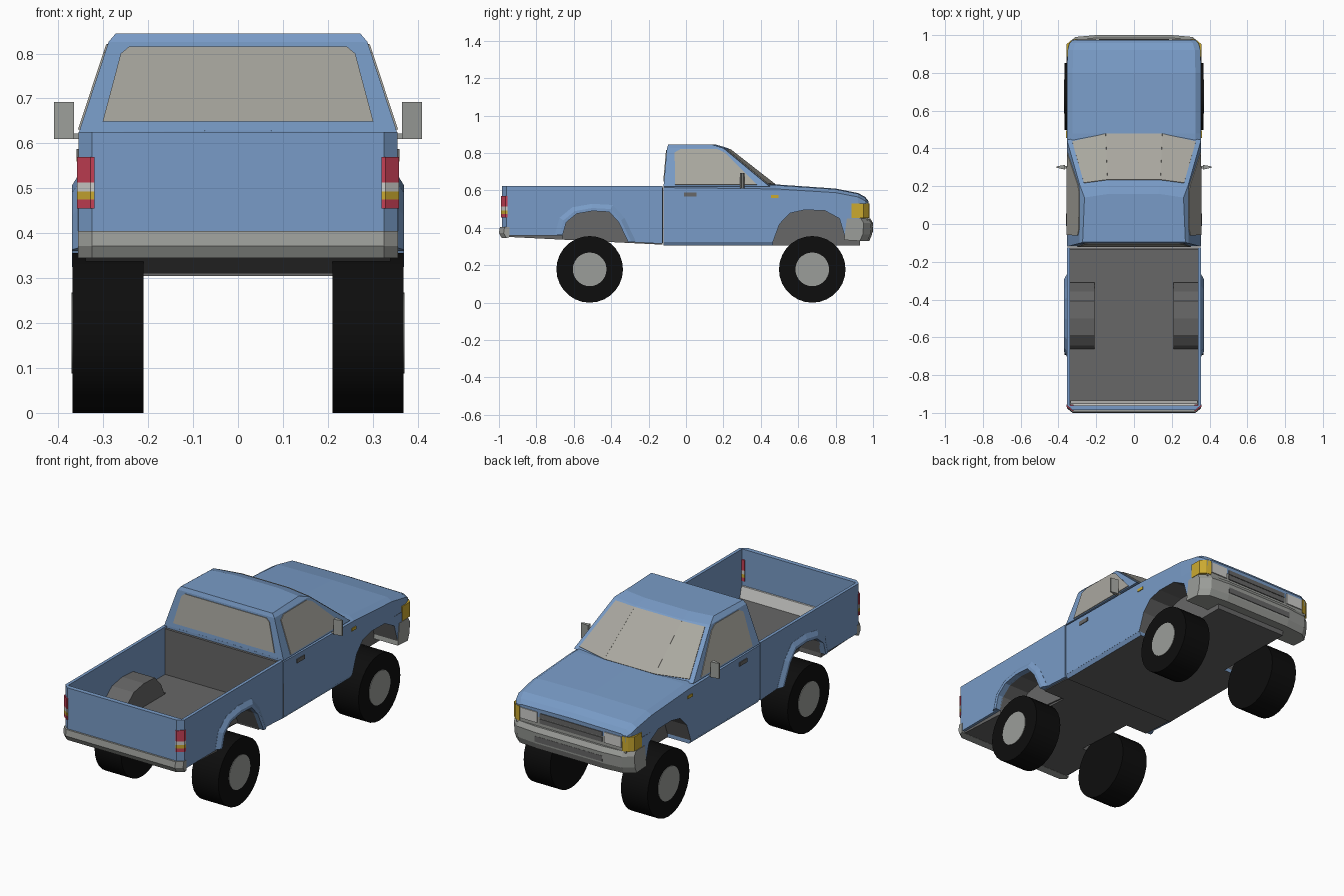
import bpy, bmesh
from mathutils import Vector

cube = bpy.data.objects.get("Cube")
if cube:
    bpy.data.objects.remove(cube, do_unlink=True)


def material(name, r, g, b):
    m = bpy.data.materials.new(name)
    m.use_nodes = True
    m.diffuse_color = (r, g, b, 1)
    m.node_tree.nodes["Principled BSDF"].inputs["Base Color"].default_value = (r, g, b, 1)
    return m


PAINT = material("blue paint", .19, .33, .57)
GLASS = material("warm grey glass", .40, .39, .35)
METAL = material("grey metal", .33, .34, .32)
DARK = material("dark grey", .135, .135, .135)
RUBBER = material("black rubber", .004, .004, .004)
RED = material("red lamp", .56, .05, .09)
AMBER = material("amber lamp", .60, .40, .03)
WHITE = material("white lamp", .62, .62, .60)


def loft(name, rings, mat, extra=None, rule=None):
    """Skin closed rings of 3D points, cap both ends; rule picks faces for the extra material."""
    bm = bmesh.new()
    loops = [[bm.verts.new(p) for p in ring] for ring in rings]
    n = len(loops[0])
    for a, b in zip(loops, loops[1:]):
        for i in range(n):
            j = (i + 1) % n
            bm.faces.new((a[i], a[j], b[j], b[i]))
    bm.faces.new(loops[0][::-1])
    bm.faces.new(loops[-1])
    bmesh.ops.recalc_face_normals(bm, faces=bm.faces)
    if rule:
        for f in bm.faces:
            f.material_index = int(rule(f))
    me = bpy.data.meshes.new(name)
    bm.to_mesh(me)
    bm.free()
    me.materials.append(mat)
    if extra:
        me.materials.append(extra)
    ob = bpy.data.objects.new(name, me)
    bpy.context.collection.objects.link(ob)
    return ob


def side_prism(name, pts, x0, x1, mat, **kw):
    return loft(name, [[(x, y, z) for y, z in pts] for x in (x0, x1)], mat, **kw)


def plan_prism(name, pts, z0, z1, mat, s=1):
    return loft(name, [[(s * x, y, z) for x, y in pts] for z in (z0, z1)], mat)


def box(name, x0, x1, y0, y1, z0, z1, mat):
    return side_prism(name, [(y0, z0), (y1, z0), (y1, z1), (y0, z1)], x0, x1, mat)


def panel(name, quad, uvs, mat):
    """Thin plate laid on a four-cornered surface, outlined in its u, v space."""
    a, b, c, d = map(Vector, quad)
    nrm = (b - a).cross(d - a).normalized()
    if nrm.dot(a + c - Vector((0, .2, 1.3))) < 0:
        nrm = -nrm
    pts = [a.lerp(b, u).lerp(d.lerp(c, u), v) for u, v in uvs]
    loft(name, [[p + nrm * o for p in pts] for o in (-.004, .004)], mat)


def scaled(pts, centre, k):
    return [(centre[0] + (y - centre[0]) * k, centre[1] + (z - centre[1]) * k) for y, z in pts]


REAR_ARCH = [(-.66, .36), (-.64, .43), (-.585, .475), (-.5, .49), (-.41, .485), (-.36, .43), (-.31, .325)]
FRONT_ARCH = [(.465, .325), (.5, .42), (.555, .478), (.63, .495), (.74, .493), (.82, .45), (.855, .335)]

# Lower cab and front wings
box("cab_underbody", -.215, .215, -.12, .93, .305, .5, DARK)
for s, side in ((1, "left"), (-1, "right")):
    side_prism(side + "_lower_body",
               [(-.12, .5), (-.12, .325)] + FRONT_ARCH + [(.93, .335), (.93, .5)],
               s * .21, s * .355, PAINT, extra=DARK, rule=lambda f: abs(f.normal.x) < .5)
    sill = [(-.12, .345), (.465, .345)]
    loft(side + "_sill", [[(s * x, y, z) for x, z in ((.2, .326), (.355, .326), (.343, .305), (.2, .305))]
                          for y in (-.12, .465)], PAINT, extra=DARK, rule=lambda f: f.normal.z < -.9)

# Bonnet and upper wings
stations = [(-.12, .355, .615, .625), (.48, .355, .608, .628), (.8, .355, .588, .606),
            (.92, .352, .565, .582), (.957, .342, .545, .562), (.975, .325, .53, .54)]
loft("bonnet", [[(-w, y, .5), (-w, y, ze), (.03 - w, y, zt), (0, y, zt + .004),
                 (w - .03, y, zt), (w, y, ze), (w, y, .5)] for y, w, ze, zt in stations], PAINT)


# Cab upper shell
def cab_ring(z, rear_w, rear_y, w, corner_y, mid_w, mid_y):
    return [(-rear_w, rear_y, z), (rear_w, rear_y, z), (w, corner_y, z), (mid_w, mid_y, z),
            (-mid_w, mid_y, z), (-w, corner_y, z)]


base = cab_ring(.622, .355, -.12, .355, .445, .15, .487)
eave = cab_ring(.826, .288, -.102, .285, .2, .14, .225)
loft("cab", [base, eave, cab_ring(.845, .272, -.095, .262, .14, .13, .16)], PAINT)


def cab_quad(i, j):
    return base[i], base[j], eave[j], eave[i]


panel("rear_window", cab_quad(0, 1),
      [(.065, .13), (.935, .13), (.94, .87), (.915, .95), (.085, .95), (.06, .87)], GLASS)
panel("windscreen_centre", cab_quad(3, 4), [(0, .04), (1, .04), (1, .97), (0, .97)], GLASS)
for s, (rear, front, mid) in ((1, (1, 2, 3)), (-1, (0, 5, 4))):
    side = "left" if s > 0 else "right"
    panel(side + "_windscreen", cab_quad(mid, front), [(0, .04), (.88, .06), (.84, .95), (0, .97)], GLASS)
    panel(side + "_window", cab_quad(rear, front),
          [(.11, .04), (.9, .04), (.93, .88), (.87, .97), (.235, .97), (.13, .88)], GLASS)
    # Door and wing details
    a, b = sorted((s * .35, s * .359))
    box(side + "_door_handle", a, b, -.01, .055, .567, .588, DARK)
    box(side + "_wing_marker", a, b, .455, .495, .56, .575, AMBER)
    box(side + "_mirror_arm", s * .345, s * .385, .295, .306, .61, .622, METAL)
    plan_prism(side + "_mirror", [(.365, .288), (.41, .298), (.41, .305), (.365, .313)], .61, .692, METAL, s)

# Load bed
for s, side in ((1, "left"), (-1, "right")):
    side_prism(side + "_bed_side", [(-.96, .625), (-.125, .625), (-.125, .315)] + REAR_ARCH[::-1] + [(-.96, .36)],
               s * .338, s * .355, PAINT)
    centre = (-.49, .33)
    outer = scaled(REAR_ARCH, centre, 1.24)
    crest = scaled(REAR_ARCH, centre, 1.1)
    loft(side + "_wheel_flare", [[(s * .35, *o), (s * .356, *o), (s * .37, *c), (s * .37, *p), (s * .35, *p)]
                                 for o, c, p in zip(outer, crest, REAR_ARCH)], PAINT)
    shell = scaled(REAR_ARCH, centre, 1.03)
    side_prism(side + "_wheel_well", REAR_ARCH + shell[::-1], s * .208, s * .345, DARK)
    side_prism(side + "_wheel_well_wall", shell, s * .208, s * .218, DARK)


def floor(name, y0, y1, x0, x1):
    def under(y):
        return .31 - (y + .125) * .05
    side_prism(name, [(y0, under(y0)), (y1, under(y1)), (y1, .37), (y0, .37)], x0, x1, DARK)


floor("bed_floor", -.955, -.125, -.21, .21)
for s, side in ((1, "left"), (-1, "right")):
    floor(side + "_rear_floor", -.955, -.66, s * .21, s * .34)
    floor(side + "_front_floor", -.31, -.125, s * .21, s * .34)
box("bed_bulkhead", -.34, .34, -.137, -.124, .32, .615, DARK)
plan_prism("tailgate", [(-.355, -.96), (-.325, -.985), (.325, -.985), (.355, -.96)], .37, .625, PAINT)
side_prism("tailgate_inner_strip", [(-.962, .43), (-.95, .43), (-.935, .368), (-.962, .368)], -.335, .335, WHITE)

# Tail lamps
for s, side in ((1, "left"), (-1, "right")):
    for label, z0, z1, mat in (("upper_red", .513, .57, RED), ("reverse", .493, .513, WHITE),
                               ("turn", .475, .493, AMBER), ("lower_red", .455, .475, RED)):
        plan_prism(f"{side}_{label}_lamp", [(.32, -.955), (.32, -.989), (.328, -.989), (.358, -.966), (.358, -.955)],
                   z0, z1, mat, s)

# Bumpers
rear_profile = [(-.945, .405), (-.995, .405), (-1, .372), (-.985, .345), (-.945, .35)]
loft("rear_bumper", [[(x, min(y + d, -.945), z) for y, z in rear_profile]
                     for x, d in ((-.356, .025), (-.325, 0), (.325, 0), (.356, .025))], METAL)
front_profile = [(.86, .45), (.985, .45), (1, .425), (.995, .365), (.98, .33), (.845, .335)]
loft("front_bumper", [[(x, y - d if y > .9 else y, z) for y, z in front_profile]
                      for x, d in ((-.358, .05), (-.31, .01), (-.2, 0), (.2, 0), (.31, .01), (.358, .05))], METAL)
box("bumper_slot", -.2, .2, .99, .9995, .375, .405, DARK)

# Grille, headlamps and corner lamps
box("grille_surround", -.325, .325, .9, .974, .44, .535, METAL)
for z in (.468, .498):
    box("grille_slot", -.185, .185, .97, .979, z, z + .024, DARK)
for s, side in ((1, "left"), (-1, "right")):
    box(side + "_headlamp", s * .2, s * .3, .965, .98, .468, .525, WHITE)
    plan_prism(side + "_corner_lamp", [(.305, .93), (.305, .98), (.335, .972), (.358, .95), (.358, .885), (.34, .885)],
               .452, .53, AMBER, s)


# Wheels
def disc(name, x0, x1, y, r, mat):
    bpy.ops.mesh.primitive_cylinder_add(vertices=28, radius=r, depth=abs(x1 - x0),
                                        location=((x0 + x1) / 2, y, .178), rotation=(0, 1.5708, 0))
    ob = bpy.context.object
    ob.name = name
    ob.data.materials.append(mat)
    bpy.ops.object.shade_smooth_by_angle()


for end, y in (("rear", -.515), ("front", .675)):
    for s, side in ((1, "left"), (-1, "right")):
        disc(f"{end}_{side}_tyre", s * .21, s * .368, y, .178, RUBBER)
        disc(f"{end}_{side}_hub", s * .35, s * .371, y, .09, METAL)
